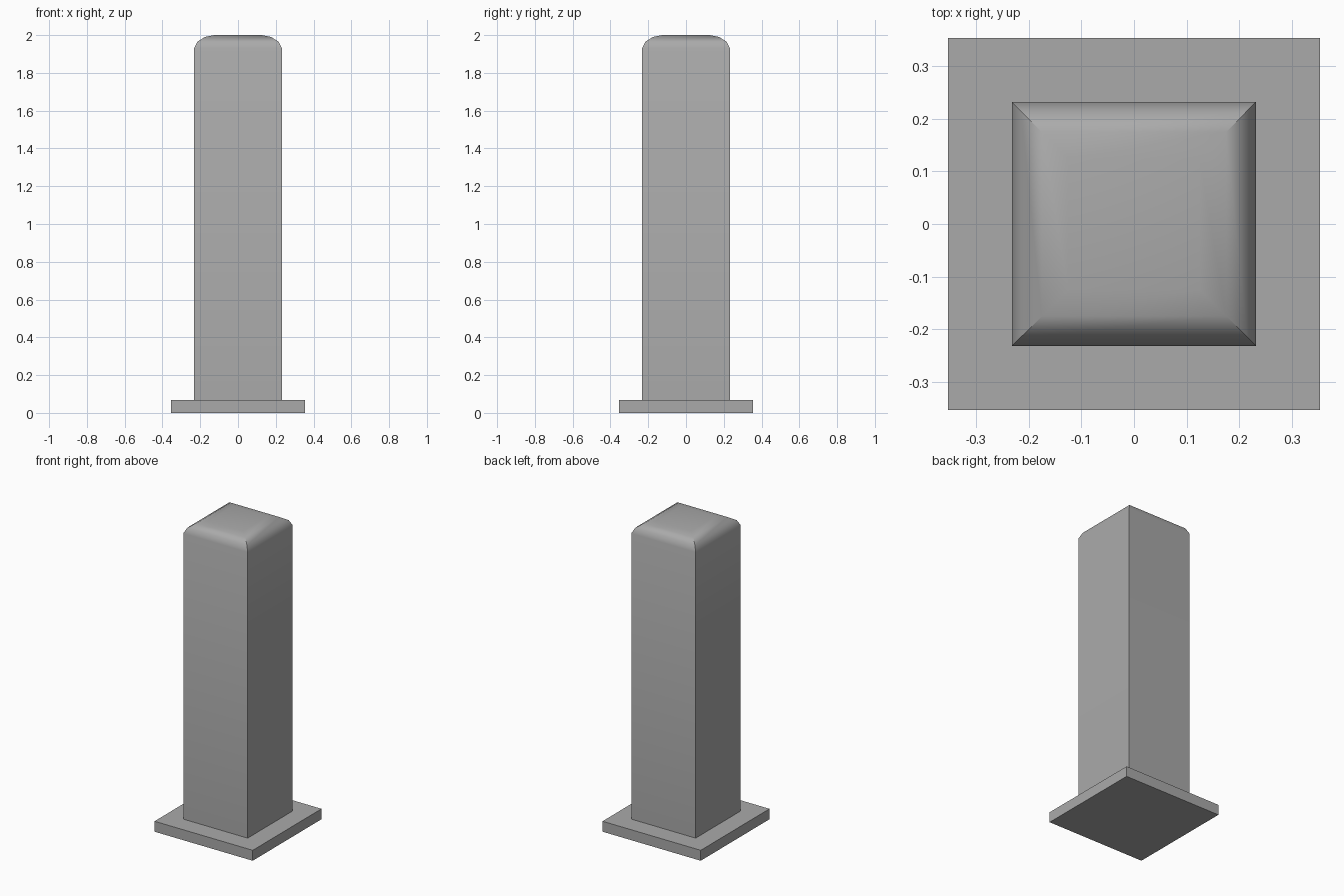
import bpy
import bmesh
import math

old = bpy.data.objects.get("Cube")
if old:
    bpy.data.objects.remove(old, do_unlink=True)

grey = bpy.data.materials.new("stone_grey")
grey.use_nodes = True
colour = (0.4, 0.4, 0.4, 1)
grey.diffuse_color = colour
grey.node_tree.nodes["Principled BSDF"].inputs["Base Color"].default_value = colour


def square_stack(name, profile):
    """Stack square rings of (half width, height), bridged and capped."""
    bm = bmesh.new()
    rings = [[bm.verts.new((sx * w, sy * w, z))
              for sx, sy in ((-1, -1), (1, -1), (1, 1), (-1, 1))]
             for w, z in profile]
    for low, high in zip(rings, rings[1:]):
        for i in range(4):
            j = (i + 1) % 4
            bm.faces.new((low[i], low[j], high[j], high[i]))
    bm.faces.new(rings[0][::-1])
    bm.faces.new(rings[-1])
    mesh = bpy.data.meshes.new(name)
    bm.to_mesh(mesh)
    bm.free()
    mesh.materials.append(grey)
    obj = bpy.data.objects.new(name, mesh)
    bpy.context.collection.objects.link(obj)
    return obj


# Flat square foot
square_stack("base_plate", [(0.354, 0), (0.354, 0.068)])

# Square post with a rounded, mitred top
post = square_stack("post", [(0.232, 0.068), (0.232, 1.93), (0.215, 1.965),
                             (0.175, 1.99), (0.125, 2.0)])
bpy.ops.object.select_all(action='DESELECT')
post.select_set(True)
bpy.context.view_layer.objects.active = post
bpy.ops.object.shade_smooth_by_angle(angle=math.radians(40))
